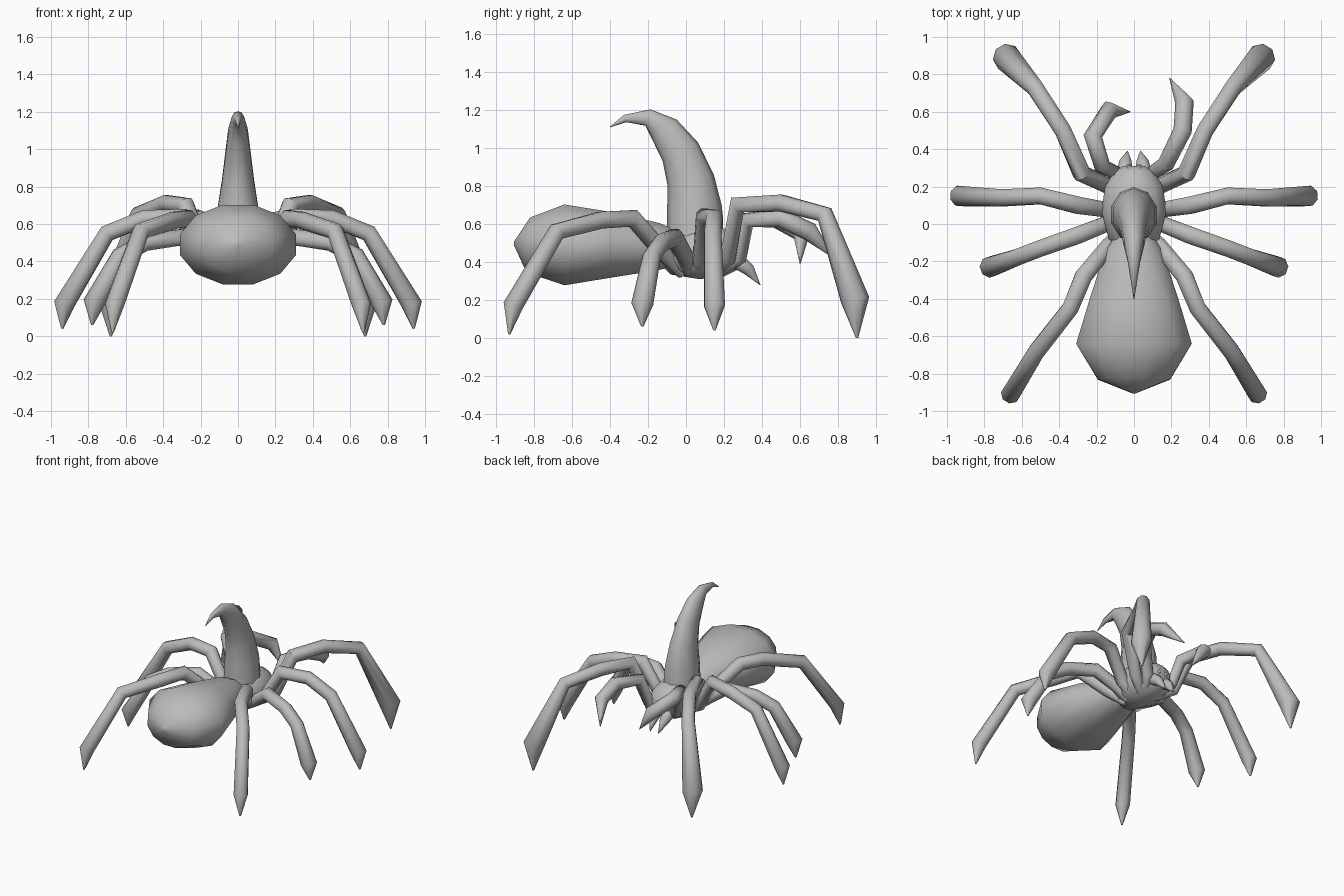
import bpy, bmesh, math
from mathutils import Vector

if "Cube" in bpy.data.objects:
    bpy.data.objects.remove(bpy.data.objects["Cube"])

grey = bpy.data.materials.new("plain grey")
grey.use_nodes = True
grey.diffuse_color = (0.5, 0.5, 0.5, 1)
grey.node_tree.nodes["Principled BSDF"].inputs["Base Color"].default_value = grey.diffuse_color


def finish(name, bm, angle=60):
    bmesh.ops.recalc_face_normals(bm, faces=bm.faces)
    mesh = bpy.data.meshes.new(name)
    bm.to_mesh(mesh)
    bm.free()
    mesh.materials.append(grey)
    obj = bpy.data.objects.new(name, mesh)
    bpy.context.collection.objects.link(obj)
    bpy.ops.object.select_all(action="DESELECT")
    obj.select_set(True)
    bpy.context.view_layer.objects.active = obj
    bpy.ops.object.shade_smooth_by_angle(angle=math.radians(angle))
    return obj


def loft(name, path, radii, side, sides=8, angle=60):
    """Skin rings along a path; each radius is (side, up), carried along without twist."""
    bm = bmesh.new()
    pts = [Vector(p) for p in path]
    side = Vector(side)
    rings = []
    for i, p in enumerate(pts):
        before = p - pts[max(i - 1, 0)]
        after = pts[min(i + 1, len(pts) - 1)] - p
        tangent = (before.normalized() + after.normalized()).normalized()
        side = (side - tangent * side.dot(tangent)).normalized()
        up = side.cross(tangent)
        a, b = radii[i]
        ring = []
        for k in range(sides):
            t = math.tau * (k + 0.5) / sides
            ring.append(bm.verts.new(p + side * a * math.cos(t) + up * b * math.sin(t)))
        rings.append(ring)
    for low, high in zip(rings, rings[1:]):
        for k in range(sides):
            n = (k + 1) % sides
            bm.faces.new((low[k], low[n], high[n], high[k]))
    bm.faces.new(rings[0])
    bm.faces.new(rings[-1])
    return finish(name, bm, angle)


def round_radii(values):
    return [(v, v) for v in values]


# Bodies: each ring is (y, z, half width, half height)
def body(name, rings, sides):
    loft(name, [(0, y, z) for y, z, w, h in rings],
         [(w, h) for y, z, w, h in rings], (1, 0, 0), sides)


body("abdomen", [(-0.06, 0.47, 0.10, 0.10), (-0.15, 0.48, 0.16, 0.13),
                 (-0.4, 0.49, 0.245, 0.18), (-0.64, 0.49, 0.32, 0.22),
                 (-0.83, 0.49, 0.2, 0.15), (-0.905, 0.50, 0.01, 0.01)], 12)
body("head_and_chest", [(-0.13, 0.45, 0.07, 0.07), (-0.08, 0.45, 0.14, 0.12),
                        (0.07, 0.45, 0.18, 0.145), (0.2, 0.45, 0.16, 0.13),
                        (0.28, 0.45, 0.11, 0.09), (0.31, 0.45, 0.06, 0.05)], 12)

# Tall horn curling back over the abdomen
body("horn", [(0.05, 0.5, 0.13, 0.15), (0.045, 0.68, 0.115, 0.145),
              (0.025, 0.83, 0.09, 0.125), (-0.03, 0.98, 0.07, 0.105),
              (-0.11, 1.09, 0.055, 0.085), (-0.2, 1.16, 0.035, 0.045),
              (-0.32, 1.155, 0.015, 0.02), (-0.4, 1.11, 0.002, 0.002)], 10)

# Legs on the +x side, mirrored to the other
legs = {
    "front": [(0.06, 0.15, 0.35), (0.17, 0.22, 0.42), (0.28, 0.27, 0.70), (0.38, 0.5, 0.71),
              (0.53, 0.73, 0.65), (0.68, 0.89, 0.2), (0.68, 0.9, 0.0)],
    "front_middle": [(0.06, 0.06, 0.35), (0.17, 0.08, 0.42), (0.3, 0.1, 0.64), (0.5, 0.15, 0.63),
                     (0.7, 0.14, 0.55), (0.93, 0.15, 0.17), (0.94, 0.15, 0.04)],
    "rear_middle": [(0.06, 0.01, 0.35), (0.15, 0.0, 0.42), (0.3, -0.06, 0.53), (0.5, -0.13, 0.5),
                    (0.63, -0.18, 0.43), (0.77, -0.23, 0.18), (0.78, -0.23, 0.06)],
    "rear": [(0.05, -0.02, 0.34), (0.14, -0.12, 0.45), (0.27, -0.28, 0.63), (0.34, -0.45, 0.62),
             (0.52, -0.68, 0.56), (0.66, -0.91, 0.17), (0.67, -0.93, 0.02)],
}
thickness = {"front": 0.076, "front_middle": 0.058, "rear_middle": 0.058, "rear": 0.053}
for place, path in legs.items():
    foot = thickness[place]
    radii = round_radii([0.03, 0.045, 0.05, 0.048, 0.048, foot, 0.006])
    for label, s in (("left", 1), ("right", -1)):
        mirrored = [(x * s, y, z) for x, y, z in path]
        across = (-path[-1][1], path[-1][0] * s, 0)
        loft(f"{label}_{place}_leg", mirrored, radii, across)

# Clawed feelers, posed differently on each side
feeler = round_radii([0.025, 0.04, 0.045, 0.05, 0.05, 0.002])
loft("left_feeler", [(0.06, 0.2, 0.36), (0.11, 0.28, 0.42), (0.17, 0.32, 0.62),
                     (0.26, 0.5, 0.63), (0.27, 0.65, 0.56), (0.19, 0.78, 0.42)], feeler, (1, 0, 0))
loft("right_feeler", [(-0.06, 0.2, 0.36), (-0.11, 0.28, 0.42), (-0.17, 0.31, 0.62),
                      (-0.22, 0.47, 0.63), (-0.13, 0.61, 0.55), (-0.02, 0.6, 0.39)], feeler, (1, 0, 0))

# Jaws with fangs, and a row of eyes
for label, s in (("left", 1), ("right", -1)):
    loft(f"{label}_fang", [(0.045 * s, 0.2, 0.42), (0.05 * s, 0.28, 0.40),
                           (0.045 * s, 0.33, 0.36), (0.035 * s, 0.39, 0.28)],
         round_radii([0.03, 0.045, 0.035, 0.002]), (1, 0, 0))
    for n, (x, y, z, r) in enumerate([(0.025, 0.295, 0.49, 0.018), (0.06, 0.285, 0.49, 0.015),
                                      (0.09, 0.265, 0.48, 0.013), (0.03, 0.305, 0.455, 0.015)]):
        bm = bmesh.new()
        bmesh.ops.create_uvsphere(bm, u_segments=10, v_segments=6, radius=r)
        bmesh.ops.translate(bm, verts=bm.verts, vec=(x * s, y, z))
        finish(f"{label}_eye_{n + 1}", bm)
